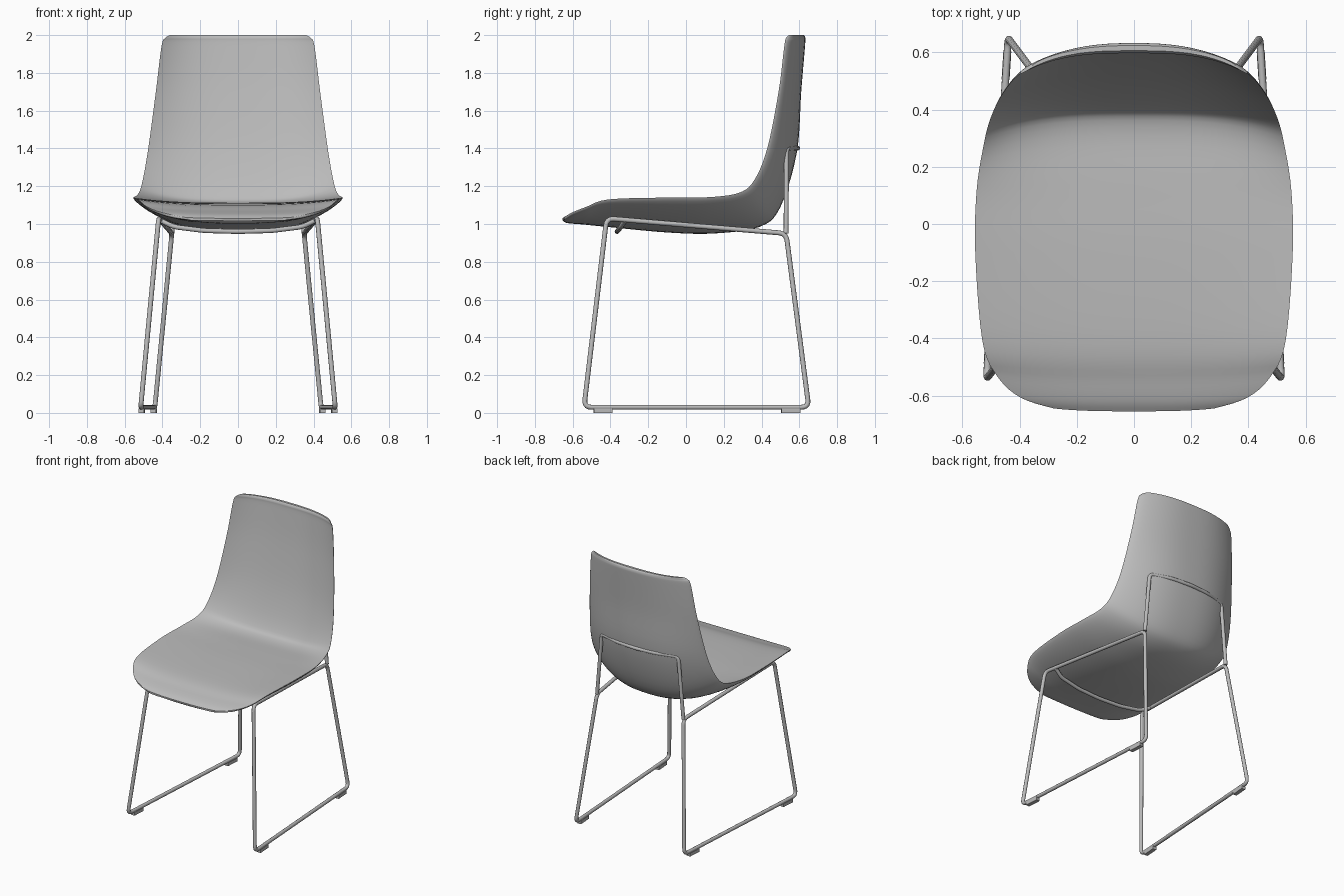
import bpy, bmesh, math
from mathutils import Vector

cube = bpy.data.objects.get("Cube")
if cube:
    bpy.data.objects.remove(cube, do_unlink=True)


def make_material(name, rgb):
    mat = bpy.data.materials.new(name)
    mat.use_nodes = True
    color = (*rgb, 1)
    mat.diffuse_color = color
    mat.node_tree.nodes["Principled BSDF"].inputs["Base Color"].default_value = color
    return mat


grey = make_material("light grey", (0.5, 0.5, 0.5))


def add_object(name, data):
    obj = bpy.data.objects.new(name, data)
    bpy.context.scene.collection.objects.link(obj)
    data.materials.append(grey)
    return obj


# Shell stations from front lip to top edge:
# rim (x, y, z), inner centre (y, z), outer centre (y, z)
STATIONS = [
    (.28, -.645, 1.035, -.655, 1.03, -.655, 1.02),
    (.40, -.605, 1.06, -.62, 1.05, -.63, 1.005),
    (.48, -.53, 1.09, -.55, 1.07, -.55, .998),
    (.53, -.41, 1.13, -.42, 1.1, -.42, .985),
    (.555, -.1, 1.14, -.1, 1.112, -.1, .955),
    (.55, .12, 1.142, .14, 1.11, .15, .95),
    (.525, .28, 1.165, .34, 1.11, .39, .985),
    (.505, .36, 1.23, .41, 1.17, .5, 1.09),
    (.475, .43, 1.4, .49, 1.4, .587, 1.38),
    (.435, .49, 1.7, .555, 1.7, .61, 1.7),
    (.405, .52, 1.94, .593, 1.94, .63, 1.94),
    (.385, .53, 1.985, .598, 1.985, .632, 1.985),
    (.36, .545, 2.0, .606, 2.0, .624, 2.0),
]
STEPS = 5
SEGMENTS = 28


def blend_stations(rows, steps):
    """Smooth interpolation through all stations."""
    result = []
    last = len(rows) - 1
    for i in range(last):
        a, b, c, d = (rows[max(0, min(last, i + k))] for k in (-1, 0, 1, 2))
        for s in range(steps):
            t = s / steps
            result.append([
                q + t / 2 * (r - p + t * (2 * p - 5 * q + 4 * r - w
                                          + t * (3 * (q - r) + w - p)))
                for p, q, r, w in zip(a, b, c, d)])
    result.append(rows[last])
    return result


def section(row):
    """Closed ring: inner face one way across, outer face back again."""
    rx, ry, rz, iy, iz, oy, oz = row
    rim, inner, outer = Vector((0, ry, rz)), Vector((0, iy, iz)), Vector((0, oy, oz))
    ring = []
    for k in range(2 * SEGMENTS):
        angle = math.pi * k / SEGMENTS
        u = -math.cos(angle)
        a = min(1, abs(u))
        if k <= SEGMENTS:
            p = inner.lerp(rim, a ** 3)
        else:
            p = outer.lerp(rim, a ** 2.4)
            gap = outer - inner
            if gap.length > 0:
                p += gap.normalized() * 0.016 * a ** 2 * math.sqrt(1 - a ** 16)
        p.x = rx * u
        ring.append(p)
    return ring


# Seat and back in one shell
bm = bmesh.new()
rings = [[bm.verts.new(p) for p in section(r)] for r in blend_stations(STATIONS, STEPS)]
count = 2 * SEGMENTS
for low, high in zip(rings, rings[1:]):
    for k in range(count):
        n = (k + 1) % count
        bm.faces.new((low[k], low[n], high[n], high[k]))
# Close the front lip and top edge with strips
for ring in (rings[0], rings[-1]):
    for k in range(SEGMENTS):
        quad = [ring[k], ring[k + 1], ring[(count - k - 1) % count], ring[(count - k) % count]]
        bm.faces.new(list(dict.fromkeys(quad)))
bmesh.ops.recalc_face_normals(bm, faces=bm.faces)
mesh = bpy.data.meshes.new("seat_shell")
bm.to_mesh(mesh)
bm.free()
shell = add_object("seat_shell", mesh)
bpy.context.view_layer.objects.active = shell
shell.select_set(True)
bpy.ops.object.shade_smooth_by_angle(angle=math.radians(50))
shell.select_set(False)


def rounded(points, radius, closed):
    """Replace each corner with a short arc."""
    pts = [Vector(p) for p in points]
    result = []
    for i, p in enumerate(pts):
        if not closed and i in (0, len(pts) - 1):
            result.append(p)
            continue
        before, after = pts[i - 1], pts[(i + 1) % len(pts)]
        a = p + (before - p).normalized() * radius
        b = p + (after - p).normalized() * radius
        for s in range(6):
            t = s / 5
            result.append(a.lerp(p, t).lerp(p.lerp(b, t), t))
    return result


def rod(name, points, radius=0.04, closed=False):
    curve = bpy.data.curves.new(name, "CURVE")
    curve.dimensions = "3D"
    curve.bevel_depth = 0.013
    curve.bevel_resolution = 3
    curve.use_fill_caps = True
    path = rounded(points, radius, closed)
    spline = curve.splines.new("POLY")
    spline.points.add(len(path) - 1)
    for point, p in zip(spline.points, path):
        point.co = (*p, 1)
    spline.use_cyclic_u = closed
    return add_object(name, curve)


def mirrored(points):
    """Full path from one half that ends on the centre line."""
    return points + [(-x, y, z) for x, y, z in reversed(points[:-1])]


# Sled frame and floor pads on each side
RAIL_BACK, RAIL_FRONT = (.35, .53, .95), (.42, -.42, 1.03)
FOOT_FRONT, FOOT_BACK = (.515, -.54, .03), (.44, .65, .03)
for side, sign in (("left", 1), ("right", -1)):
    loop = [(sign * x, y, z) for x, y, z in (RAIL_BACK, RAIL_FRONT, FOOT_FRONT, FOOT_BACK)]
    rod(side + "_sled_frame", loop, closed=True)
    start, end = Vector(loop[2]), Vector(loop[3])
    along = end - start
    for place, t in (("front", .085), ("back", .92)):
        centre = start.lerp(end, t)
        bm = bmesh.new()
        bmesh.ops.create_cube(bm, size=1)
        bmesh.ops.scale(bm, vec=(.028, .1, .024), verts=bm.verts)
        mesh = bpy.data.meshes.new("pad")
        bm.to_mesh(mesh)
        bm.free()
        pad = add_object(f"{side}_{place}_floor_pad", mesh)
        pad.location = (centre.x, centre.y, .012)
        pad.rotation_euler.z = -math.atan2(along.x, along.y)

# Back hoop and seat cross bar
rod("back_hoop", mirrored([RAIL_BACK, (.31, .532, 1.4), (.16, .577, 1.402), (0, .592, 1.402)]), 0.03)
rod("seat_cross_bar", mirrored([(.412, -.32, 1.02), (.34, -.345, .985), (.18, -.36, .965), (0, -.365, .96)]), 0.03)
